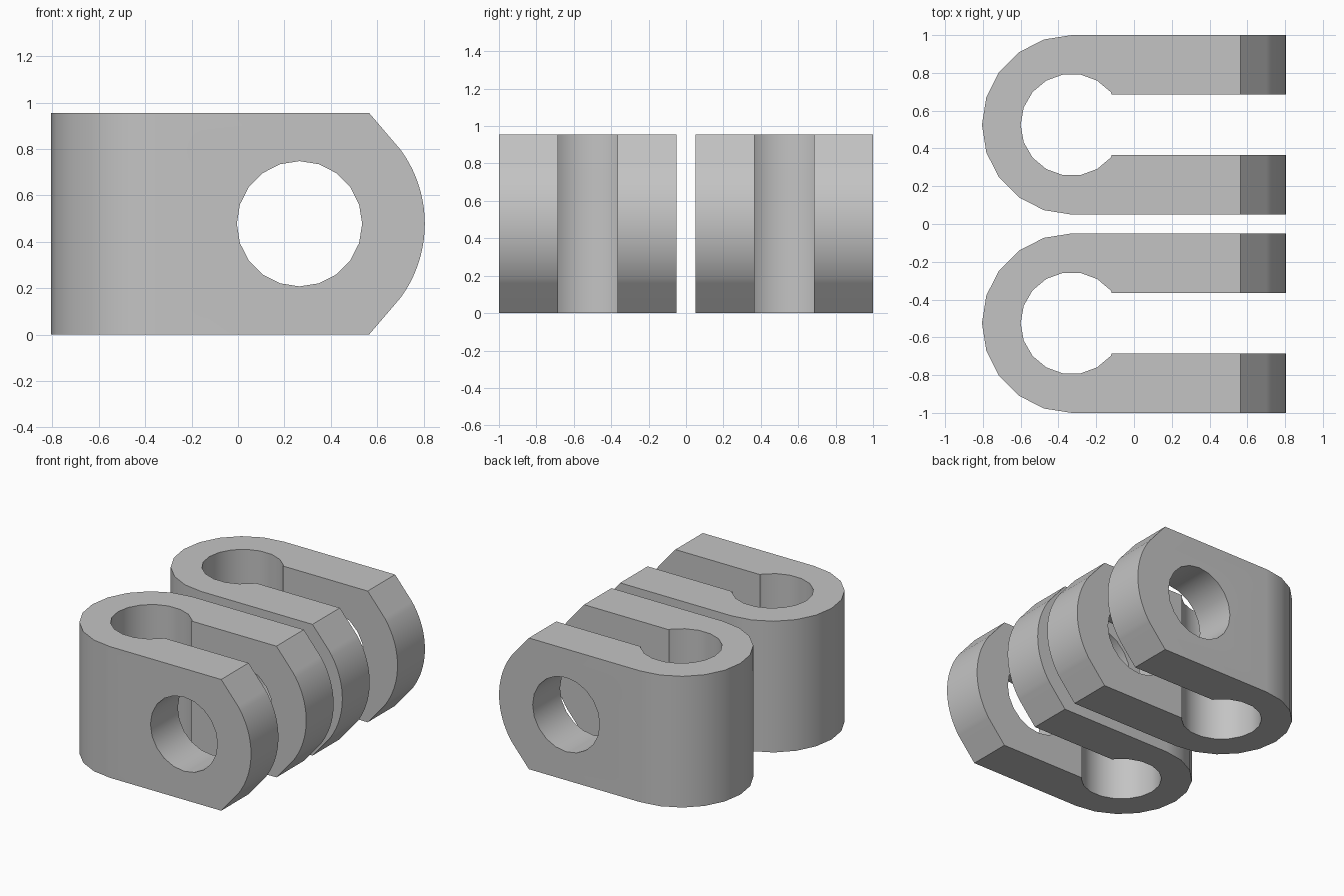
import bpy, bmesh, math
from math import radians

cube = bpy.data.objects.get("Cube")
if cube:
    bpy.data.objects.remove(cube, do_unlink=True)

HEIGHT = 0.955
MID = HEIGHT / 2
BEND_X, BEND_R, CHANNEL_R = -0.33, 0.475, 0.27
SLOT = 0.16            # half width of the slot
EYE_X, EYE_R, NOSE_R = 0.265, 0.27, 0.54
TIP = 0.805

grey = bpy.data.materials.new("mid_grey")
grey.use_nodes = True
colour = (0.55, 0.55, 0.55, 1)
grey.diffuse_color = colour
grey.node_tree.nodes["Principled BSDF"].inputs["Base Color"].default_value = colour


def arc(cx, cy, r, start, end, steps):
    angles = [radians(start + (end - start) * i / steps) for i in range(steps + 1)]
    return [(cx + r * math.cos(a), cy + r * math.sin(a)) for a in angles]


def prism(name, points, depth):
    """Extrude a closed list of 3D points along a depth vector."""
    bm = bmesh.new()
    face = bm.faces.new([bm.verts.new(p) for p in points])
    extruded = bmesh.ops.extrude_face_region(bm, geom=[face])["geom"]
    bmesh.ops.translate(bm, vec=depth,
                        verts=[v for v in extruded if isinstance(v, bmesh.types.BMVert)])
    bmesh.ops.recalc_face_normals(bm, faces=bm.faces)
    mesh = bpy.data.meshes.new(name)
    bm.to_mesh(mesh)
    bm.free()
    mesh.materials.append(grey)
    obj = bpy.data.objects.new(name, mesh)
    bpy.context.collection.objects.link(obj)
    return obj


def side_prism(name, outline, y):
    return prism(name, [(px, y - 0.7, pz) for px, pz in outline], (0, 1.4, 0))


def carve(obj, cutter, operation):
    mod = obj.modifiers.new(operation, "BOOLEAN")
    mod.operation, mod.object, mod.solver = operation, cutter, "EXACT"
    bpy.context.view_layer.objects.active = obj
    bpy.ops.object.modifier_apply(modifier=mod.name)
    bpy.data.objects.remove(cutter, do_unlink=True)


def clevis(name, y):
    # U-shaped plan with a round channel at the bend
    outer = arc(BEND_X, 0, BEND_R, 90, 270, 10)
    inner = arc(BEND_X, 0, CHANNEL_R, 320, 40, 14)
    throat = BEND_X + 0.212
    plan = ([(1, BEND_R)] + outer + [(1, -BEND_R), (1, -SLOT), (throat, -SLOT)]
            + inner + [(throat, SLOT), (1, SLOT)])
    obj = prism(name, [(px, py + y, 0) for px, py in plan], (0, 0, HEIGHT))

    # Rounded nose with sloping shoulders
    nose = arc(EYE_X, MID, NOSE_R, -36, 36, 20)
    sx, sz = nose[-1]
    ex, ez = 2 * 0.565 - sx, 2 * HEIGHT - sz
    outline = [(-1, HEIGHT - ez), (ex, HEIGHT - ez)] + nose + [(ex, ez), (-1, ez)]
    carve(obj, side_prism("nose_cutter", outline, y), "INTERSECT")

    # Cross bore through both arms
    bore = arc(EYE_X, MID, EYE_R, 0, 342, 19)
    carve(obj, side_prism("bore_cutter", bore, y), "DIFFERENCE")

    bpy.ops.object.select_all(action="DESELECT")
    obj.select_set(True)
    bpy.context.view_layer.objects.active = obj
    bpy.ops.object.shade_smooth_by_angle(angle=radians(30))
    weighted = obj.modifiers.new("weighted_normals", "WEIGHTED_NORMAL")
    weighted.keep_sharp = True
    return obj


for label, y in (("front_clevis", -0.525), ("back_clevis", 0.525)):
    clevis(label, y)
